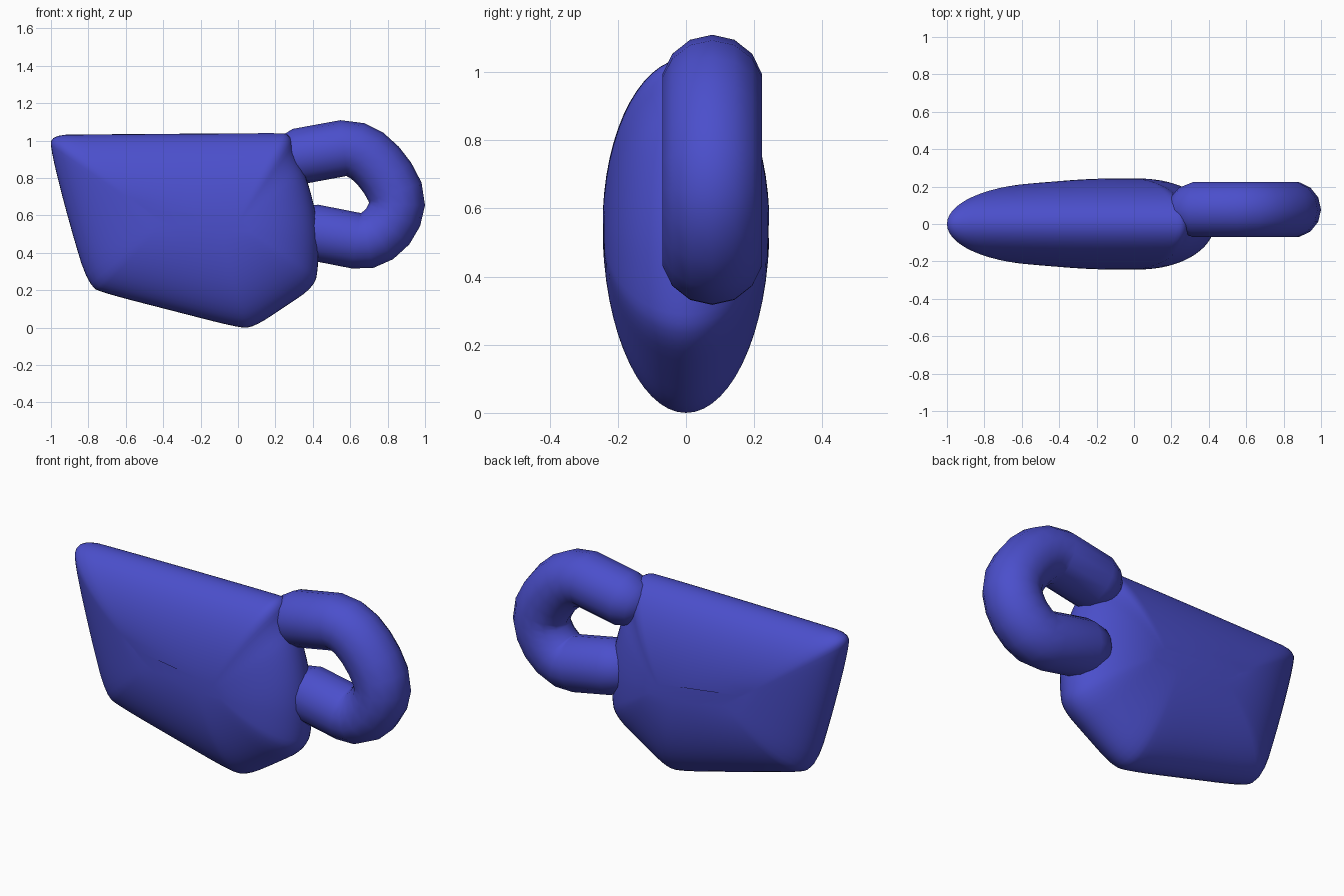
import bpy
import bmesh
import math
from mathutils import Vector

if "Cube" in bpy.data.objects:
    bpy.data.objects.remove(bpy.data.objects["Cube"])

blue = bpy.data.materials.new("glazed_blue")
blue.use_nodes = True
colour = (0.07, 0.078, 0.6, 1)
blue.diffuse_color = colour
bsdf = blue.node_tree.nodes["Principled BSDF"]
bsdf.inputs["Base Color"].default_value = colour


def loft(name, rings):
    """Skin a row of closed rings, cap both ends and shade smooth."""
    bm = bmesh.new()
    rows = [[bm.verts.new(p) for p in ring] for ring in rings]
    n = len(rows[0])
    for a, b in zip(rows, rows[1:]):
        for i in range(n):
            j = (i + 1) % n
            bm.faces.new((a[i], a[j], b[j], b[i]))
    bm.faces.new(rows[0])
    bm.faces.new(rows[-1])
    bmesh.ops.recalc_face_normals(bm, faces=bm.faces)
    for face in bm.faces:
        face.smooth = True
    mesh = bpy.data.meshes.new(name)
    bm.to_mesh(mesh)
    bm.free()
    mesh.materials.append(blue)
    obj = bpy.data.objects.new(name, mesh)
    bpy.context.collection.objects.link(obj)
    return obj


def round_corners(points, steps):
    """Corner cutting on a closed outline."""
    for _ in range(steps):
        cut = []
        for p, q in zip(points, points[1:] + points[:1]):
            cut += [p.lerp(q, 0.25), p.lerp(q, 0.75)]
        points = cut
    return points


# Body: side outline inflated around a short spine, oval in section
corners = [(-0.25, 1.037), (-0.8, 1.033), (-1, 1.03), (-1, 0.94), (-0.9, 0.55),
           (-0.8, 0.22), (-0.7, 0.18), (-0.35, 0.09), (0, 0), (0.08, 0),
           (0.25, 0.11), (0.41, 0.22), (0.43, 0.33), (0.43, 0.55),
           (0.37, 0.8), (0.3, 0.93), (0.28, 1.037), (0.2, 1.04)]
outline = round_corners([Vector(c) for c in corners], 2)
spine_left, spine_right = Vector((-0.45, 0.6)), Vector((0.03, 0.53))

rings = []
steps = 28
for k in range(steps + 1):
    angle = math.radians(5 + 170 * k / steps)
    ring = []
    for p in outline:
        core = spine_left.lerp(spine_right, (p.x + 1) / 1.43)
        q = core.lerp(p, math.sin(angle))
        depth = 0.245 - 0.18 * (core.x + 0.08) ** 2
        ring.append((q.x, -depth * math.cos(angle), q.y))
    rings.append(ring)
loft("body", rings)

# Handle: bent tube with rounded ends, set toward the back
path = [(0.19, 0.885), (0.205, 0.89), (0.245, 0.9), (0.32, 0.915), (0.565, 0.96),
        (0.63, 0.95), (0.69, 0.92), (0.75, 0.865), (0.8, 0.8), (0.84, 0.725),
        (0.85, 0.66), (0.835, 0.6), (0.8, 0.54), (0.745, 0.49), (0.69, 0.465),
        (0.63, 0.465), (0.4, 0.51), (0.31, 0.525), (0.27, 0.53), (0.255, 0.533)]
path = [Vector(p) for p in path]
end_radii = [0.03, 0.075, 0.12, 0.15]
sides = 14

rings = []
for i, p in enumerate(path):
    from_end = min(i, len(path) - 1 - i)
    radius = end_radii[min(from_end, 3)]
    tangent = (path[min(i + 1, len(path) - 1)] - path[max(i - 1, 0)]).normalized()
    ring = []
    for s in range(sides):
        a = math.tau * s / sides
        out = radius * math.cos(a)
        ring.append((p.x - tangent.y * out,
                     0.077 + radius * math.sin(a),
                     p.y + tangent.x * out))
    rings.append(ring)
loft("handle", rings)
